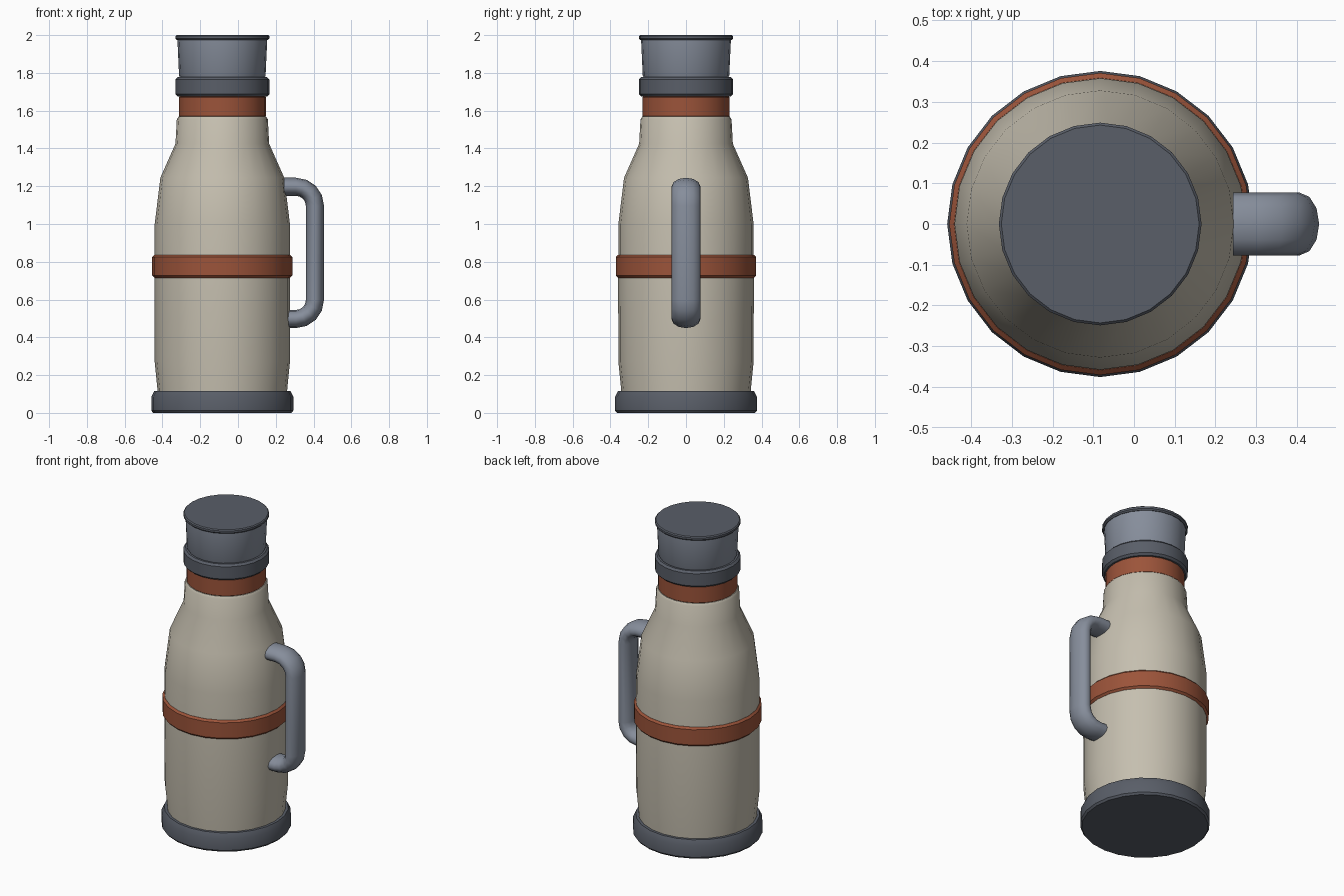
import bpy, bmesh, math
from mathutils import Vector

if "Cube" in bpy.data.objects:
    bpy.data.objects.remove(bpy.data.objects["Cube"])

CX = -0.083      # bottle axis
SIDES = 24


def material(name, rgb):
    m = bpy.data.materials.new(name)
    m.diffuse_color = (*rgb, 1)
    m.use_nodes = True
    m.node_tree.nodes["Principled BSDF"].inputs["Base Color"].default_value = m.diffuse_color
    return m


CREAM = material("cream", (0.56, 0.52, 0.43))
RUST = material("rust", (0.33, 0.088, 0.042))
STEEL = material("steel grey", (0.24, 0.27, 0.33))
DARK = material("dark grey", (0.10, 0.112, 0.138))


def skin(name, rings, mat, angle=35):
    """Join rings of points into a closed, capped surface."""
    bm = bmesh.new()
    loops = [[bm.verts.new(p) for p in ring] for ring in rings]
    n = len(loops[0])
    for a, b in zip(loops, loops[1:]):
        for i in range(n):
            j = (i + 1) % n
            bm.faces.new((a[i], a[j], b[j], b[i]))
    bm.faces.new(loops[0][::-1])
    bm.faces.new(loops[-1])
    bmesh.ops.recalc_face_normals(bm, faces=bm.faces)
    me = bpy.data.meshes.new(name)
    bm.to_mesh(me)
    bm.free()
    me.materials.append(mat)
    ob = bpy.data.objects.new(name, me)
    bpy.context.collection.objects.link(ob)
    bpy.ops.object.select_all(action='DESELECT')
    ob.select_set(True)
    bpy.context.view_layer.objects.active = ob
    bpy.ops.object.shade_smooth_by_angle(angle=math.radians(angle))
    return ob


def lathe(name, profile, mat):
    turn = [math.tau * i / SIDES for i in range(SIDES)]
    skin(name, [[(CX + r * math.cos(t), r * math.sin(t), z) for t in turn]
                for r, z in profile], mat)


def band(name, r, z0, z1, mat, bevel=0.012):
    lathe(name, [(r - bevel, z0), (r, z0 + bevel), (r, z1 - bevel), (r - bevel, z1)], mat)


# Bottle body
lathe("body", [(0.342, 0.08), (0.344, 0.13), (0.358, 0.27), (0.359, 0.65), (0.358, 1.0),
               (0.328, 1.245), (0.248, 1.425), (0.241, 1.555), (0.232, 1.568)], CREAM)

# Foot, bands and collar
lathe("base", [(0.366, 0), (0.376, 0.012), (0.376, 0.085), (0.36, 0.117)], DARK)
band("waist_band", 0.371, 0.715, 0.837, RUST)
band("neck_band", 0.230, 1.565, 1.677, RUST, 0.006)
band("collar", 0.249, 1.675, 1.777, DARK)

# Cup lid and its rim
lathe("cap", [(0.222, 1.772), (0.229, 1.785), (0.238, 1.98)], STEEL)
lathe("cap_rim", [(0.241, 1.974), (0.249, 1.982), (0.249, 1.994), (0.243, 2.0)], DARK)

# Handle: oval section swept along a rounded bracket path
X0, X1, ZB, ZT, R = 0.243, 0.407, 0.497, 1.197, 0.1
path = [(X0, ZT, 90)]
for k in range(5):
    a = 90 - 22.5 * k
    path.append((X1 - R + R * math.cos(math.radians(a)), ZT - R + R * math.sin(math.radians(a)), a))
for k in range(5):
    a = -22.5 * k
    path.append((X1 - R + R * math.cos(math.radians(a)), ZB + R + R * math.sin(math.radians(a)), a))
path.append((X0, ZB, -90))
rings = []
for x, z, a in path:
    out = Vector((math.cos(math.radians(a)), 0, math.sin(math.radians(a))))
    rings.append([Vector((x, 0, z)) + out * 0.048 * math.cos(t) + Vector((0, 0.077 * math.sin(t), 0))
                  for t in (math.tau * i / 12 for i in range(12))])
skin("handle", rings, STEEL, 50)
